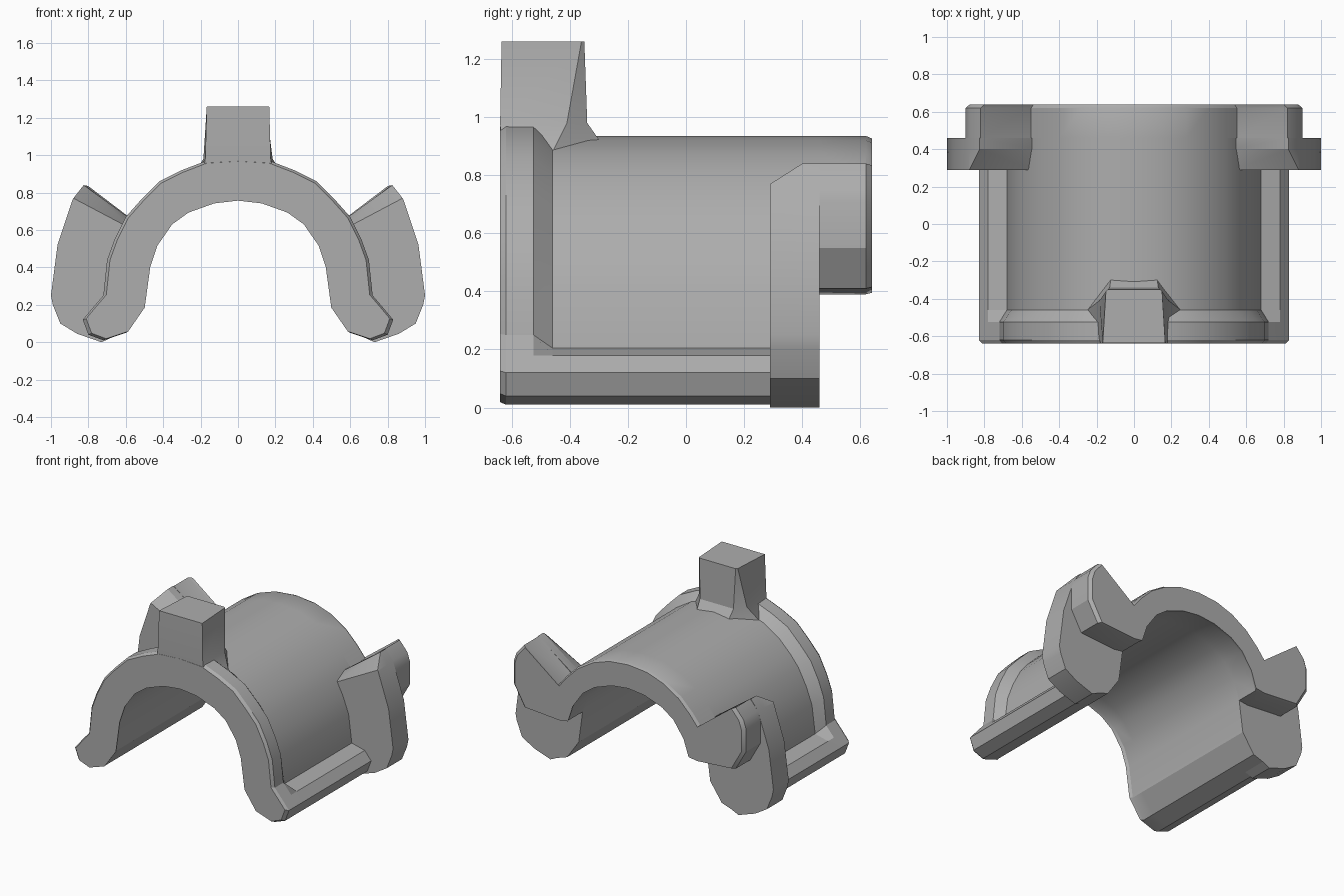
import bpy
import bmesh
import math

cube = bpy.data.objects.get("Cube")
if cube:
    bpy.data.objects.remove(cube, do_unlink=True)

grey = bpy.data.materials.new("plain grey")
grey.use_nodes = True
COLOUR = (0.42, 0.42, 0.42, 1)
grey.diffuse_color = COLOUR
grey.node_tree.nodes["Principled BSDF"].inputs["Base Color"].default_value = COLOUR


def loft(name, rings, mirror=False):
    """Skin a closed solid through rings of 3D points."""
    bm = bmesh.new()
    loops = [[bm.verts.new(p) for p in ring] for ring in rings]
    for a, b in zip(loops, loops[1:]):
        for i in range(len(a)):
            j = (i + 1) % len(a)
            bm.faces.new((a[i], a[j], b[j], b[i]))
    bm.faces.new(loops[0])
    bm.faces.new(loops[-1])
    bmesh.ops.recalc_face_normals(bm, faces=bm.faces[:])
    mesh = bpy.data.meshes.new(name)
    bm.to_mesh(mesh)
    bm.free()
    mesh.materials.append(grey)
    ob = bpy.data.objects.new(name, mesh)
    bpy.context.collection.objects.link(ob)
    if mirror:
        ob.modifiers.new("Mirror", "MIRROR")
    bpy.ops.object.select_all(action="DESELECT")
    ob.select_set(True)
    bpy.context.view_layer.objects.active = ob
    bpy.ops.object.shade_smooth_by_angle(angle=math.radians(25))
    return ob


def both_sides(half):
    return half + [(-x, z) for x, z in reversed(half) if x > 0]


def at_y(y, profile, scale=1, centre=0.4):
    return [(x * scale, y, centre + (z - centre) * scale) for x, z in profile]


# Cross-sections, right half from crown down the outside and back up the inside
rim_outer = [(0, .98), (.17, .97), (.3, .92), (.42, .86), (.52, .76),
             (.6, .67), (.66, .55), (.7, .44), (.72, .25), (.78, .18)]
shell_outer = [(0, .935), (.15, .92), (.28, .875), (.4, .8), (.49, .71),
               (.55, .635), (.61, .52), (.655, .4), (.68, .205), (.78, .18)]
foot = [(.83, .12), (.8, .04), (.72, .01), (.6, .05), (.51, .18)]
inner = [(.48, .4), (.44, .52), (.36, .635), (.27, .7), (.13, .75), (0, .765)]
rim = both_sides(rim_outer + foot + inner)
shell = both_sides(shell_outer + foot + inner)

# Arched body: raised front rim stepping down to the shell
loft("arched_body", [at_y(-.64, rim, .978), at_y(-.62, rim), at_y(-.525, rim),
                     at_y(-.46, shell), at_y(.46, shell)])

# Rear extension of the arch with its two raised shoulders
shoulder = [(.82, .84), (.88, .77), (.9, .71), (.9, .55), (.82, .41), (.55, .39)]
rear = both_sides(shell_outer[:6] + shoulder + inner)
loft("rear_arch", [at_y(.46, rear), at_y(.62, rear), at_y(.64, rear, .975, .6)])

# Side ears with a sloped front edge on top
buried = [(.62, .05), (.58, .2), (.55, .4), (.5, .58)]
ear_side = [(.99, .2), (.95, .1), (.86, .045), (.73, 0)]
ear_low = [(.54, .59), (.88, .77), (.885, .76), (.965, .52), (1, .25)]
ear_high = [(.54, .635), (.825, .84), (.88, .77), (.965, .52), (1, .25)]
loft("side_ears", [at_y(.29, ear_low + ear_side + buried),
                   at_y(.4, ear_high + ear_side + buried),
                   at_y(.46, ear_high + ear_side + buried)], mirror=True)


# Top tab, flared at the back of its foot
def tab_ring(z, half):
    return [(x, y, z) for x, y in half] + [(-x, y, z) for x, y in reversed(half)]


loft("top_tab", [tab_ring(.88, [(.19, -.635), (.25, -.46), (.12, -.27)]),
                 tab_ring(.98, [(.175, -.64), (.185, -.41), (.13, -.34)]),
                 tab_ring(1.26, [(.167, -.635), (.15, -.36), (.14, -.35)])])
